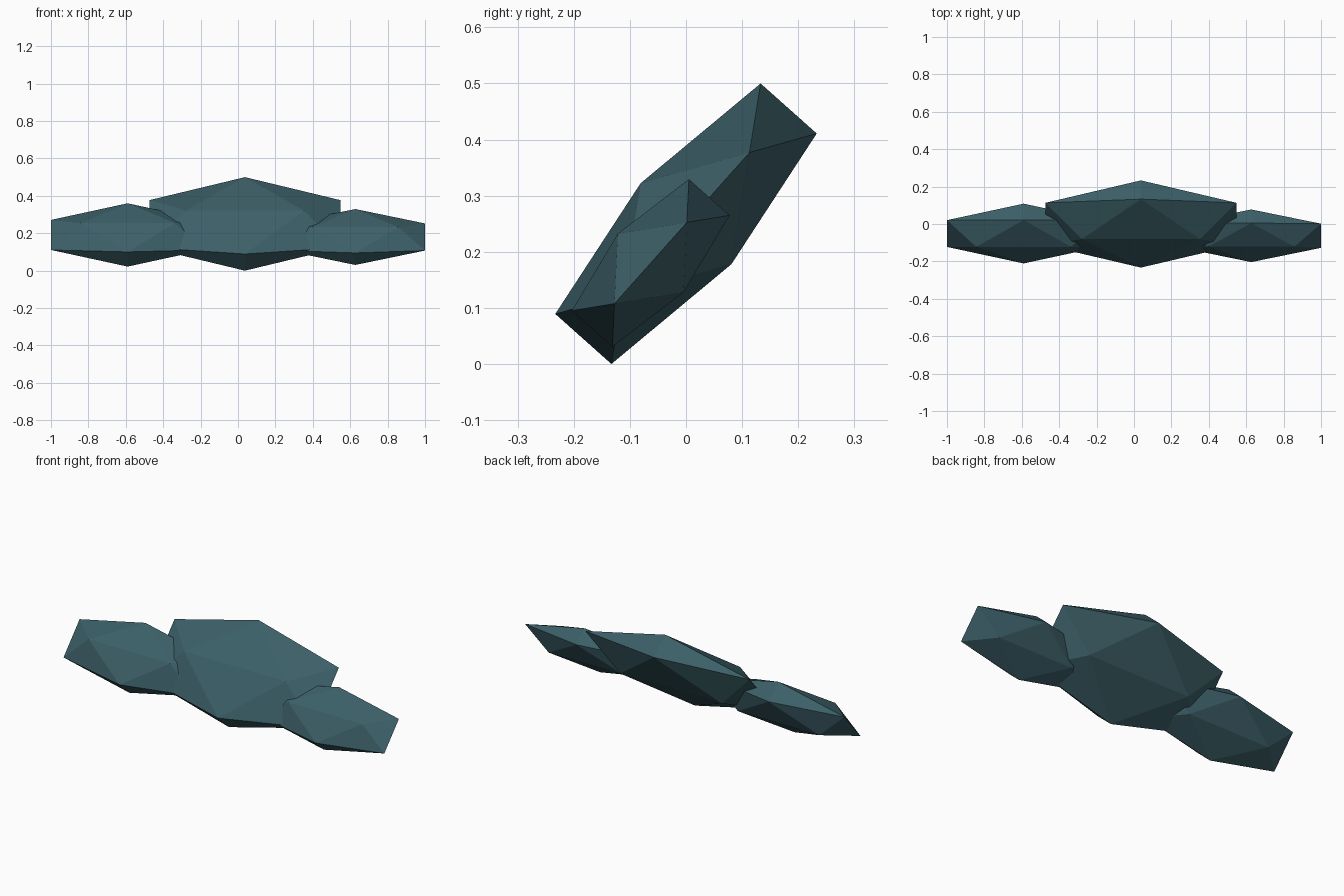
import bpy, bmesh, math
from mathutils import Matrix, Vector

if "Cube" in bpy.data.objects:
    bpy.data.objects.remove(bpy.data.objects["Cube"], do_unlink=True)

PHI = (1 + math.sqrt(5)) / 2
TILT = math.radians(48.3)

# Single dark teal colour
teal = bpy.data.materials.new("dark_teal")
teal.use_nodes = True
colour = (0.045, 0.115, 0.137, 1)
teal.diffuse_color = colour
bsdf = teal.node_tree.nodes["Principled BSDF"]
bsdf.inputs["Base Color"].default_value = colour
bsdf.inputs["Roughness"].default_value = 0.9


def faceted_blob(name, centre, radii):
    """Flattened twenty-sided solid, leaning back about the x axis."""
    bm = bmesh.new()
    for a in (-1, 1):
        for b in (-PHI, PHI):
            for corner in ((0, b, a), (b, a, 0), (a, 0, b)):
                bm.verts.new(corner)
    bmesh.ops.convex_hull(bm, input=bm.verts[:])
    place = (Matrix.Translation(Vector(centre))
             @ Matrix.Rotation(TILT, 4, "X")
             @ Matrix.Diagonal((*radii, 1)))
    bm.transform(place)
    bmesh.ops.recalc_face_normals(bm, faces=bm.faces[:])
    mesh = bpy.data.meshes.new(name)
    bm.to_mesh(mesh)
    bm.free()
    mesh.materials.append(teal)
    obj = bpy.data.objects.new(name, mesh)
    bpy.context.scene.collection.objects.link(obj)
    return obj


# Large middle blob with a smaller one overlapping each end
faceted_blob("middle_blob", (0.037, 0, 0.25), (0.316, 0.17, 0.067))
faceted_blob("left_blob", (0.627, -0.063, 0.18), (0.2305, 0.097, 0.0485))
faceted_blob("right_blob", (-0.59, -0.051, 0.191), (0.2534, 0.1075, 0.059))
